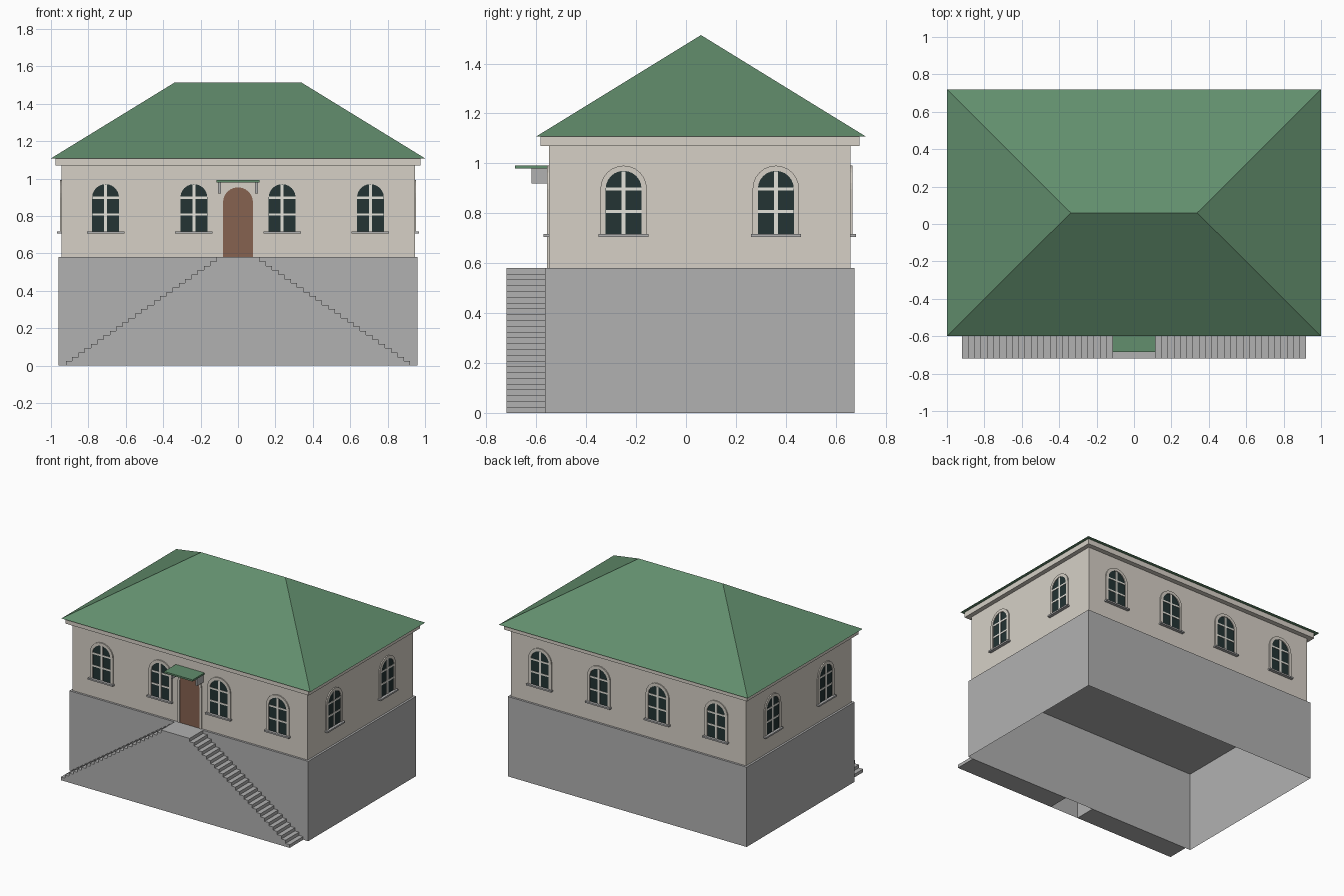
import bpy, bmesh, math
from mathutils import Matrix

if "Cube" in bpy.data.objects:
    bpy.data.objects.remove(bpy.data.objects["Cube"])


def material(name, *rgb):
    m = bpy.data.materials.new(name)
    m.diffuse_color = [(c / 255 / 12.92 if c < 11 else ((c / 255 + 0.055) / 1.055) ** 2.4) for c in rgb] + [1]
    m.use_nodes = True
    m.node_tree.nodes["Principled BSDF"].inputs["Base Color"].default_value = m.diffuse_color
    return m


WALL = material("cream_plaster", 214, 208, 198)
STONE = material("grey_stone", 177, 177, 177)
ROOF = material("green_roof", 98, 142, 109)
DOOR = material("brown_door", 134, 98, 80)
GLASS = material("dark_glass", 35, 51, 51)
FRAME = material("off_white_frame", 228, 226, 218)


def finish(name, bm, mat, matrix=None):
    bmesh.ops.recalc_face_normals(bm, faces=bm.faces)
    me = bpy.data.meshes.new(name)
    bm.to_mesh(me)
    bm.free()
    me.materials.append(mat)
    ob = bpy.data.objects.new(name, me)
    bpy.context.collection.objects.link(ob)
    if matrix:
        ob.matrix_world = matrix
    return ob


def add_box(bm, x0, x1, y0, y1, z0, z1, open_bottom=False):
    m = Matrix.Translation(((x0 + x1) / 2, (y0 + y1) / 2, (z0 + z1) / 2)) @ Matrix.Diagonal((x1 - x0, y1 - y0, z1 - z0, 1))
    bmesh.ops.create_cube(bm, size=1, matrix=m)
    if open_bottom:
        low = [f for f in bm.faces if all(abs(v.co.z - z0) < 1e-5 for v in f.verts)]
        bmesh.ops.delete(bm, geom=low, context='FACES_ONLY')


def box(name, mat, *dims, matrix=None, open_bottom=False):
    bm = bmesh.new()
    add_box(bm, *dims, open_bottom=open_bottom)
    return finish(name, bm, mat, matrix)


def prism(name, mat, pts, y0, y1, matrix=None):
    """Extrude an x-z outline from y0 to y1."""
    bm = bmesh.new()
    face = bm.faces.new([bm.verts.new((x, y0, z)) for x, z in pts])
    new = bmesh.ops.extrude_face_region(bm, geom=[face])["geom"]
    bmesh.ops.translate(bm, vec=(0, y1 - y0, 0), verts=[v for v in new if isinstance(v, bmesh.types.BMVert)])
    return finish(name, bm, mat, matrix)


def arch(r, base, spring, n=12):
    curve = [(r * math.cos(math.pi * i / n), spring + r * math.sin(math.pi * i / n)) for i in range(n + 1)]
    return [(r, base)] + curve + [(-r, base)]


def arch_band(name, mat, r_out, r_in, base, spring, depth, matrix=None):
    """Raised surround between two concentric arches, y = 0 is the wall."""
    outline = arch(r_out, base, spring) + arch(r_in, base, spring)[::-1]
    return prism(name, mat, outline, 0, -depth, matrix)


# Plinth (open underneath), walls and cornice
box("plinth", STONE, -0.96, 0.96, -0.565, 0.675, 0, 0.58, open_bottom=True)
box("walls", WALL, -0.945, 0.945, -0.55, 0.66, 0.58, 1.11)
box("cornice", WALL, -0.977, 0.977, -0.583, 0.695, 1.07, 1.108)

# Hipped roof
bm = bmesh.new()
a, b, c, d = [bm.verts.new((x, y, 1.108)) for x, y in ((-1, -0.6), (1, -0.6), (1, 0.72), (-1, 0.72))]
l, r = [bm.verts.new((x, 0.06, 1.514)) for x in (-0.338, 0.338)]
for f in ((a, b, r, l), (b, c, r), (c, d, l, r), (d, a, l), (d, c, b, a)):
    bm.faces.new(f)
finish("hipped_roof", bm, ROOF)

# Landing and two mirrored flights of solid steps
box("landing", STONE, -0.115, 0.115, -0.72, -0.565, 0, 0.58, open_bottom=True)
STEPS = 24
rise, run = 0.58 / (STEPS + 1), (0.92 - 0.115) / STEPS
for side, s in (("left", -1), ("right", 1)):
    pts = [(s * 0.115, 0)]
    for i in range(STEPS):
        z = 0.58 - rise * (i + 1)
        pts += [(s * (0.115 + run * i), z), (s * (0.115 + run * (i + 1)), z)]
    pts.append((s * 0.92, 0))
    prism(side + "_stairs", STONE, pts, -0.72, -0.565)


# Arched window: surround, glass, glazing bars and sill
def window(tag, m):
    arch_band(tag + "_surround", WALL, 0.093, 0.072, 0.715, 0.898, 0.008, m)
    prism(tag + "_glass", GLASS, arch(0.072, 0.715, 0.898), 0, -0.003, m)
    bm = bmesh.new()
    add_box(bm, -0.008, 0.008, -0.006, 0, 0.715, 0.968)
    for z in (0.808, 0.898):
        add_box(bm, -0.071, 0.071, -0.0055, 0, z - 0.006, z + 0.006)
    finish(tag + "_bars", bm, FRAME, m)
    box(tag + "_sill", STONE, -0.1, 0.1, -0.022, 0, 0.705, 0.716, matrix=m)


def on_wall(x, y, degrees):
    return Matrix.Translation((x, y, 0)) @ Matrix.Rotation(math.radians(degrees), 4, 'Z')


for i, x in enumerate((-0.708, -0.236, 0.236, 0.708)):
    window(f"front_window_{i + 1}", on_wall(x, -0.55, 0))
    window(f"back_window_{i + 1}", on_wall(x, 0.66, 180))
for i, y in enumerate((-0.25, 0.36)):
    window(f"right_window_{i + 1}", on_wall(0.945, y, 90))
    window(f"left_window_{i + 1}", on_wall(-0.945, y, -90))

# Door with surround
at_door = on_wall(0, -0.55, 0)
arch_band("door_surround", WALL, 0.096, 0.08, 0.58, 0.873, 0.008, at_door)
prism("door", DOOR, arch(0.08, 0.58, 0.873), 0, -0.004, at_door)

# Canopy on two brackets
box("canopy", ROOF, -0.115, 0.115, -0.685, -0.55, 0.98, 0.992)
for side, s in (("left", -1), ("right", 1)):
    box(side + "_canopy_bracket", STONE, s * 0.099 - 0.007, s * 0.099 + 0.007, -0.62, -0.55, 0.92, 0.98)
